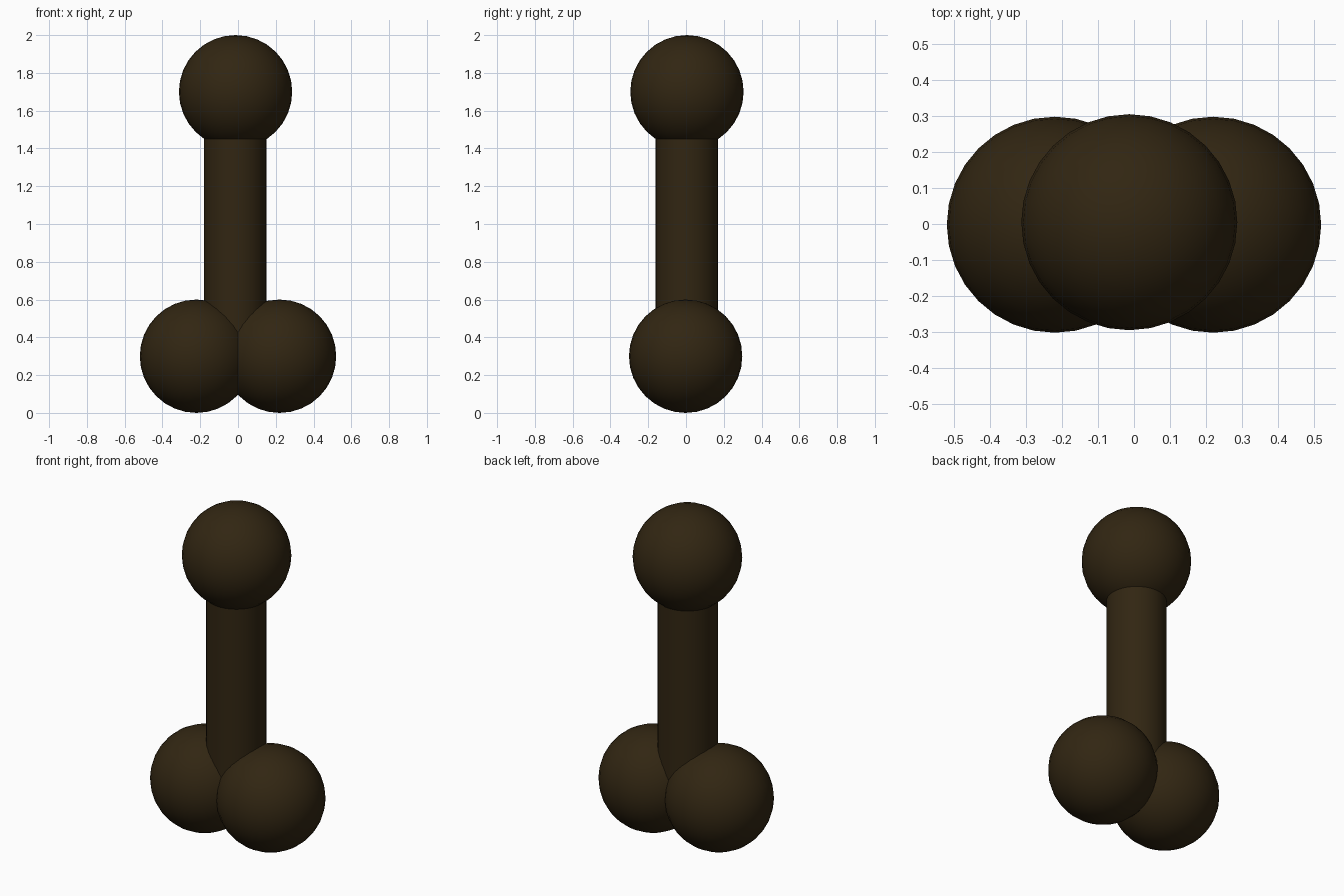
import bpy
import math

cube = bpy.data.objects.get("Cube")
if cube:
    bpy.data.objects.remove(cube, do_unlink=True)

# Single dark brown colour
brown = bpy.data.materials.new("dark brown")
brown.use_nodes = True
colour = (0.031, 0.019, 0.006, 1.0)
brown.diffuse_color = colour
brown.node_tree.nodes["Principled BSDF"].inputs["Base Color"].default_value = colour

RADIUS = 0.3


def finish(name):
    obj = bpy.context.object
    obj.name = name
    obj.data.materials.append(brown)
    bpy.ops.object.shade_smooth_by_angle(angle=math.radians(40))


def ball(name, location):
    bpy.ops.mesh.primitive_uv_sphere_add(
        segments=32, ring_count=16, radius=RADIUS, location=location)
    finish(name)


# Two overlapping balls at the base
for side, sign in (("left", 1), ("right", -1)):
    ball(side + "_base_ball", (sign * 0.22, -0.002, RADIUS))

# Upright shaft, sunk into the balls at both ends
bottom, top = 0.3, 1.6
bpy.ops.mesh.primitive_cylinder_add(
    vertices=32, radius=0.165, depth=top - bottom,
    location=(-0.014, 0.004, (bottom + top) / 2))
finish("shaft")

# Ball on top of the shaft
ball("top_ball", (-0.013, 0.005, 2 - RADIUS))
